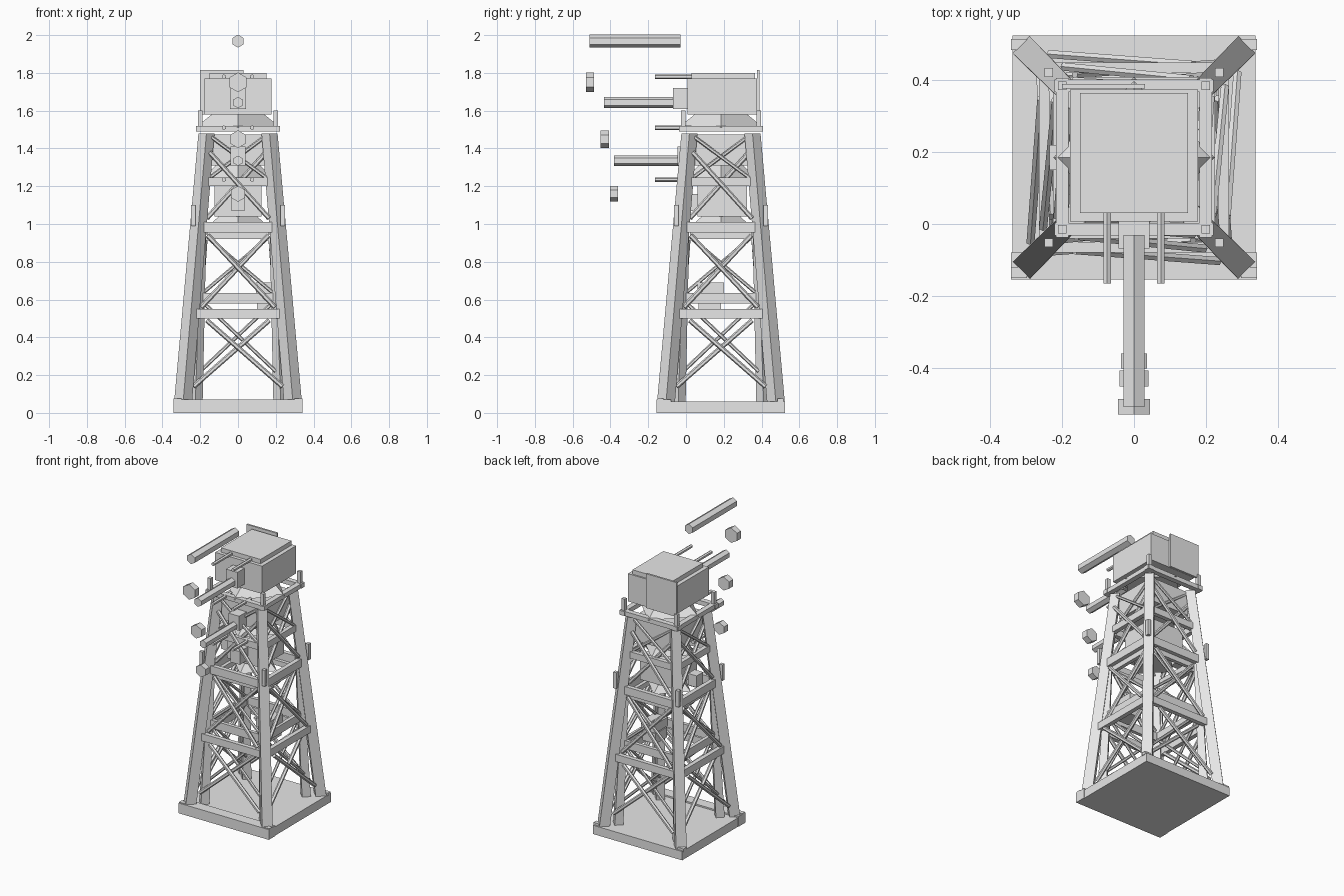
import bpy, bmesh, math
from mathutils import Vector, Matrix

if "Cube" in bpy.data.objects:
    bpy.data.objects.remove(bpy.data.objects["Cube"])

CY = 0.185  # tower axis in y
grey = bpy.data.materials.new("plain grey")
grey.diffuse_color = (0.8, 0.8, 0.8, 1)
grey.use_nodes = True
grey.node_tree.nodes["Principled BSDF"].inputs["Base Color"].default_value = grey.diffuse_color


def finish(name, bm):
    bmesh.ops.recalc_face_normals(bm, faces=bm.faces)
    me = bpy.data.meshes.new(name)
    bm.to_mesh(me)
    bm.free()
    me.materials.append(grey)
    ob = bpy.data.objects.new(name, me)
    bpy.context.collection.objects.link(ob)
    return ob


def add_box(bm, x0, x1, y0, y1, z0, z1):
    m = Matrix.Translation(((x0 + x1) / 2, (y0 + y1) / 2, (z0 + z1) / 2))
    bmesh.ops.create_cube(bm, size=1, matrix=m @ Matrix.Diagonal((x1 - x0, y1 - y0, z1 - z0, 1)))


def box(name, *dims):
    bm = bmesh.new()
    add_box(bm, *dims)
    return finish(name, bm)


def add_prism(bm, a, b, r, sides=6):
    """Straight rod of the given side count between two points."""
    a, b = Vector(a), Vector(b)
    d = b - a
    m = Matrix.Translation((a + b) / 2) @ d.to_track_quat('Z', 'Y').to_matrix().to_4x4()
    bmesh.ops.create_cone(bm, cap_ends=True, segments=sides, radius1=r, radius2=r,
                          depth=d.length, matrix=m)


def hex_along_y(name, y0, y1, z, r):
    """Hexagonal bar along y with its points up and down."""
    bm = bmesh.new()
    rings = [[bm.verts.new((r * math.sin(i * math.pi / 3), y, z + r * math.cos(i * math.pi / 3)))
              for i in range(6)] for y in (y0, y1)]
    for i in range(6):
        j = (i + 1) % 6
        bm.faces.new((rings[0][i], rings[0][j], rings[1][j], rings[1][i]))
    for ring in rings:
        bm.faces.new(ring)
    finish(name, bm)


def legs(name, low, high, z0, z1, side0, side1):
    """Four leaning square posts, turned 45 degrees."""
    bm = bmesh.new()
    for sx in (-1, 1):
        for sy in (-1, 1):
            rings = []
            for c, z, s in ((low, z0, side0), (high, z1, side1)):
                h = s / math.sqrt(2)
                rings.append([bm.verts.new((sx * c + dx * h, CY + sy * c + dy * h, z))
                              for dx, dy in ((1, 0), (0, 1), (-1, 0), (0, -1))])
            for i in range(4):
                j = (i + 1) % 4
                bm.faces.new((rings[0][i], rings[0][j], rings[1][j], rings[1][i]))
            for ring in rings:
                bm.faces.new(ring)
    finish(name, bm)


def four_sides(bm):
    """Turn the geometry of one side around the tower axis to all four."""
    src = bm.verts[:] + bm.edges[:] + bm.faces[:]
    for k in (1, 2, 3):
        new = bmesh.ops.duplicate(bm, geom=src)["geom"]
        bmesh.ops.rotate(bm, cent=(0, CY, 0), matrix=Matrix.Rotation(k * math.pi / 2, 3, 'Z'),
                         verts=[v for v in new if isinstance(v, bmesh.types.BMVert)])


def ring(name, half, dist, z0, z1, depth):
    bm = bmesh.new()
    add_box(bm, -half, half, CY - dist - depth / 2, CY - dist + depth / 2, z0, z1)
    four_sides(bm)
    finish(name, bm)


def braces(name, bays, r):
    """Crossed rods; each bay is (half width, distance, z) low then high."""
    bm = bmesh.new()
    for w0, d0, z0, w1, d1, z1 in bays:
        for s in (-1, 1):
            add_prism(bm, (s * w0, CY - d0 - s * r, z0), (-s * w1, CY - d1 - s * r, z1), r)
    four_sides(bm)
    finish(name, bm)


# Base slab and front kerb
box("base_slab", -0.338, 0.338, -0.155, 0.525, 0, 0.06)
box("base_front_kerb", -0.342, 0.342, -0.155, -0.08, 0, 0.07)
bm = bmesh.new()
for sx in (-1, 1):
    for y in (-0.135, 0.5):
        add_box(bm, sx * 0.32 - 0.022, sx * 0.32 + 0.022, y - 0.015, y + 0.015, 0.055, 0.075)
finish("foot_plates", bm)

# Leaning legs, outer and inner sets
legs("outer_legs", 0.291, 0.167, 0.055, 1.48, 0.067, 0.06)
legs("inner_legs", 0.226, 0.178, 0.055, 1.47, 0.055, 0.03)

# Horizontal ring beams
ring("lower_ring", 0.225, 0.25, 0.50, 0.55, 0.03)
ring("lower_inner_ring", 0.19, 0.205, 0.58, 0.635, 0.025)
ring("middle_ring", 0.205, 0.21, 0.955, 1.01, 0.03)
ring("middle_inner_ring", 0.165, 0.185, 0.92, 0.955, 0.025)
ring("upper_ring", 0.157, 0.185, 1.20, 1.245, 0.03)
ring("top_ring", 0.222, 0.20, 1.49, 1.52, 0.035)

# Cross bracing between the beams
braces("outer_braces", [(0.235, 0.275, 0.14, 0.165, 0.245, 0.49),
                        (0.195, 0.24, 0.56, 0.16, 0.205, 0.94),
                        (0.165, 0.20, 1.03, 0.15, 0.175, 1.38)], 0.013)
braces("inner_braces", [(0.20, 0.22, 0.22, 0.18, 0.20, 0.58),
                        (0.18, 0.20, 0.64, 0.15, 0.18, 0.92),
                        (0.15, 0.18, 1.245, 0.14, 0.165, 1.46)], 0.010)

# Short railing posts on the corners
bm = bmesh.new()
for sx in (-1, 1):
    for sy in (-1, 1):
        for c, z0, z1 in ((0.2, 1.49, 1.60), (0.237, 0.99, 1.10)):
            x, y = sx * c, CY + sy * c
            add_box(bm, x - 0.012, x + 0.012, y - 0.012, y + 0.012, z0, z1)
finish("corner_posts", bm)

# Stacked rooms, each on a diamond-shaped flared skirt
for name, half, z0, z1, r, zs in (("top", 0.178, 1.58, 1.77, 0.225, 1.51),
                                  ("middle", 0.15, 1.31, 1.475, 0.19, 1.24),
                                  ("bottom", 0.125, 1.04, 1.20, 0.165, 0.98)):
    box(name + "_room", -half, half, CY - half, CY + half + 0.012, z0, z1)
    bm = bmesh.new()
    bmesh.ops.create_cone(bm, cap_ends=True, segments=4, radius1=r, radius2=r * 0.62, depth=z0 - zs,
                          matrix=Matrix.Translation((0, CY, (z0 + zs) / 2)))
    finish(name + "_skirt", bm)
box("roof_slab", -0.15, 0.15, 0.03, 0.365, 1.77, 1.80)
box("back_panel", -0.20, 0.03, 0.377, 0.39, 1.58, 1.815)

# Paired thin rods reaching forward
for name, z, y1 in (("top", 1.78, 0.035), ("middle", 1.51, 0.03), ("bottom", 1.235, 0.03)):
    bm = bmesh.new()
    for x in (-0.075, 0.075):
        add_prism(bm, (x, -0.165, z), (x, y1, z), 0.012)
    finish(name + "_rods", bm)

# Long bars, their mounting blocks and the floating end pieces
hex_along_y("top_bar", -0.51, -0.03, 1.968, 0.034)
hex_along_y("middle_bar", -0.435, -0.05, 1.643, 0.030)
hex_along_y("bottom_bar", -0.38, -0.03, 1.335, 0.027)
box("top_mount", -0.043, 0.043, -0.068, 0.015, 1.61, 1.72)
box("middle_mount", -0.04, 0.04, -0.045, 0.04, 1.31, 1.41)
box("bottom_mount", -0.035, 0.035, -0.03, 0.065, 1.07, 1.16)
hex_along_y("top_end_piece", -0.53, -0.488, 1.75, 0.052)
hex_along_y("middle_end_piece", -0.453, -0.408, 1.449, 0.047)
hex_along_y("bottom_end_piece", -0.403, -0.36, 1.16, 0.042)

# Small equipment cases inside the frame
box("equipment_case", 0.10, 0.20, 0.065, 0.185, 0.55, 0.62)
box("equipment_lid", 0.095, 0.20, 0.06, 0.20, 0.63, 0.69)
box("side_case", -0.235, -0.17, 0.15, 0.22, 1.04, 1.12)
